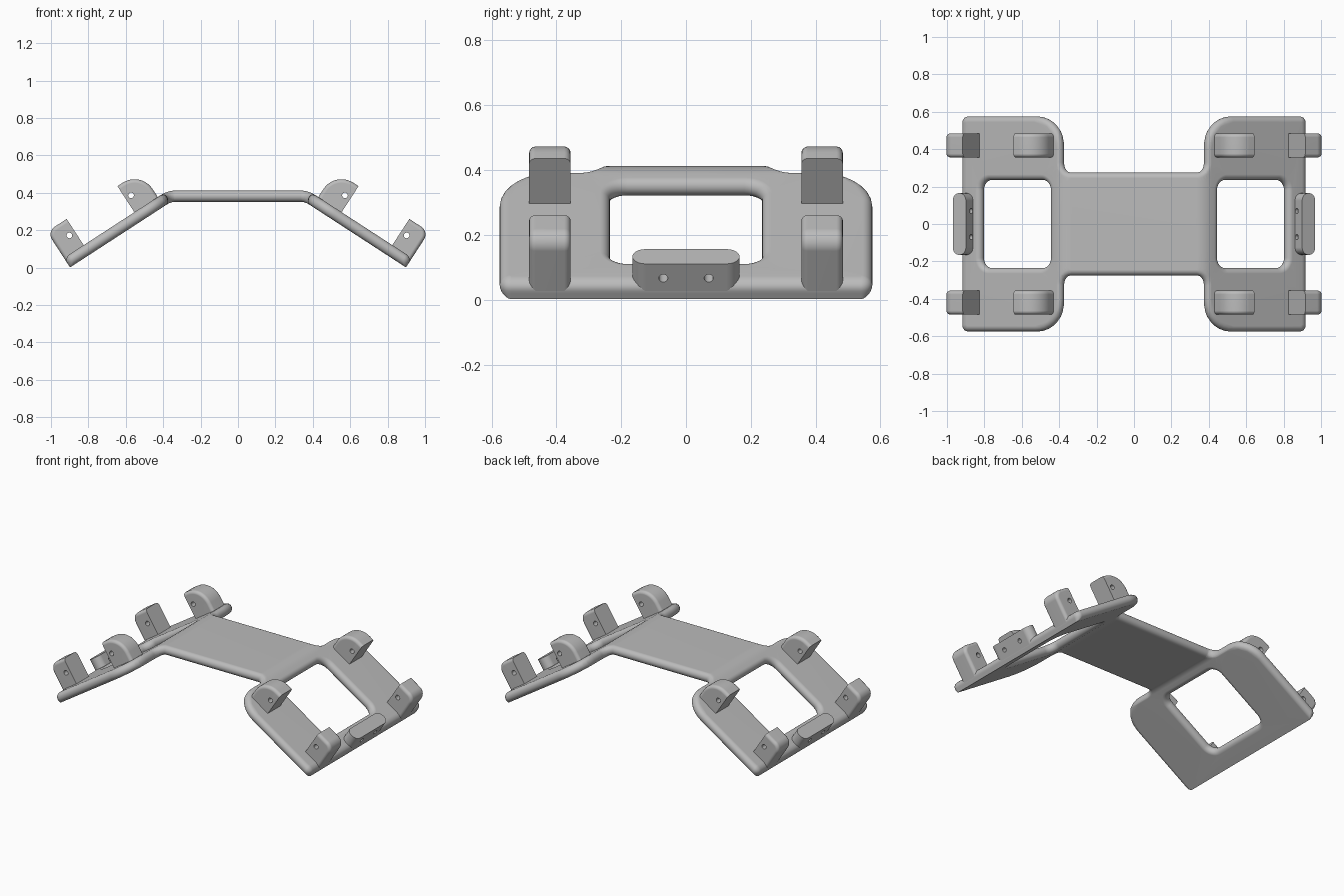
import bpy, bmesh, math
from mathutils import Vector, Matrix

if "Cube" in bpy.data.objects:
    bpy.data.objects.remove(bpy.data.objects["Cube"])

grey = bpy.data.materials.new("plain grey")
grey.use_nodes = True
COLOUR = (0.5, 0.5, 0.5, 1)
grey.diffuse_color = COLOUR
grey.node_tree.nodes["Principled BSDF"].inputs["Base Color"].default_value = COLOUR

THICK = 0.06
TOP = 0.412
BEND_START, BEND_LEN, BEND = 0.335, 0.08, math.radians(33)
WING = BEND_START + BEND_LEN - 0.013   # flat position where wing measurements start
END = 0.633                            # wing length from there


def bend(co):
    """Fold flat coordinates (along, across, height) into the drooping wings."""
    side = -1 if co.x < 0 else 1
    along = abs(co.x)
    t = min(max((along - BEND_START) / BEND_LEN, 0), 1) * BEND
    radius = BEND_LEN / BEND
    rest = max(0, along - BEND_START - BEND_LEN)
    x = min(along, BEND_START) + radius * math.sin(t) + rest * math.cos(t)
    z = TOP - radius * (1 - math.cos(t)) - rest * math.sin(t)
    return Vector((side * (x + co.z * math.sin(t)), co.y, z + co.z * math.cos(t)))


def rounded(corners, steps=8):
    """Closed 2D outline from (x, y, radius) corners."""
    pts = []
    for i, (x, y, r) in enumerate(corners):
        p = Vector((x, y))
        a = (Vector(corners[i - 1][:2]) - p).normalized()
        b = (Vector(corners[(i + 1) % len(corners)][:2]) - p).normalized()
        if r <= 0:
            pts.append(p)
            continue
        for k in range(steps + 1):
            t = math.pi / 2 * k / steps
            pts.append(p + r * (a + b) - r * (b * math.cos(t) + a * math.sin(t)))
    return pts


def finish(bm, name, cutter=None):
    """Make the object, drill it, fold it into place and shade it."""
    bmesh.ops.recalc_face_normals(bm, faces=bm.faces)
    me = bpy.data.meshes.new(name)
    bm.to_mesh(me)
    bm.free()
    obj = bpy.data.objects.new(name, me)
    bpy.context.collection.objects.link(obj)
    me.materials.append(grey)
    bpy.ops.object.select_all(action='DESELECT')
    obj.select_set(True)
    bpy.context.view_layer.objects.active = obj
    if cutter:
        mod = obj.modifiers.new("drill", 'BOOLEAN')
        mod.object, mod.operation, mod.solver = cutter, 'DIFFERENCE', 'EXACT'
        bpy.ops.object.modifier_apply(modifier="drill")
        bpy.data.objects.remove(cutter)
    for v in obj.data.vertices:
        v.co = bend(v.co)
    bpy.ops.object.shade_smooth_by_angle(angle=math.radians(35))
    obj.modifiers.new("even shading", 'WEIGHTED_NORMAL').keep_sharp = True
    return obj


def drill(centres, axis, radius=0.015):
    """Round cutters along one axis."""
    bm = bmesh.new()
    turn = Matrix.Rotation(math.pi / 2, 4, 'X' if axis == 'Y' else 'Y')
    for c in centres:
        bmesh.ops.create_cone(bm, cap_ends=True, segments=20, radius1=radius, radius2=radius,
                              depth=0.4, matrix=Matrix.Translation(c) @ turn)
    me = bpy.data.meshes.new("drill")
    bm.to_mesh(me)
    bm.free()
    obj = bpy.data.objects.new("drill", me)
    bpy.context.collection.objects.link(obj)
    obj.hide_render = True
    return obj


def prism(points, offset):
    """Extrude a closed loop of 3D points."""
    bm = bmesh.new()
    face = bm.faces.new([bm.verts.new(p) for p in points])
    new = bmesh.ops.extrude_face_region(bm, geom=[face])["geom"]
    bmesh.ops.translate(bm, vec=offset, verts=[v for v in new if isinstance(v, bmesh.types.BMVert)])
    return bm


# Plate: waisted outline with two windows and a rounded rim
def plate_outline(d, end):
    quarter = [(WING + END - end, 0.575 - d, 0.035 - d),
               (0.39 + d, 0.575 - d, 0.17 - d),
               (0.39 + d, 0.275 - d, 0.055 + d)]
    q2 = [(-x, y, r) for x, y, r in reversed(quarter)]
    half = quarter + q2
    return rounded(half + [(-x, -y, r) for x, y, r in half])


def window_outline(d, side):
    x0, x1, y, r = 0.468 - d, WING + 0.505 + d, 0.235 + d, 0.055 + d
    x0, x1 = side * x0, side * x1
    return rounded([(x1, y, r), (x0, y, r), (x0, -y, r), (x1, -y, r)])


bm = bmesh.new()
ROUND = THICK / 2
RINGS = 10
walls = [[], [], []]
for k in range(RINGS + 1):
    t = math.pi * k / RINGS
    d = ROUND * (1 - math.sin(t))
    z = ROUND * math.cos(t) - ROUND
    end = d * 1.3 if k < RINGS / 2 else 0      # outer end keeps a crisp lower edge
    loops = (plate_outline(d, end), window_outline(d, 1), window_outline(d, -1))
    for wall, pts in zip(walls, loops):
        wall.append([bm.verts.new((p.x, p.y, z)) for p in pts])
for wall in walls:
    for upper, lower in zip(wall, wall[1:]):
        n = len(upper)
        for i in range(n):
            j = (i + 1) % n
            bm.faces.new((upper[i], upper[j], lower[j], lower[i]))
for ring in (0, -1):
    edges = [bm.edges.get((w[ring][i - 1], w[ring][i])) for w in walls for i in range(len(w[ring]))]
    bmesh.ops.triangle_fill(bm, edges=edges, use_beauty=True, normal=(0, 0, 1))
for side in (-1, 1):
    for k in range(7):
        cut = side * (BEND_START + BEND_LEN * k / 6)
        bmesh.ops.bisect_plane(bm, geom=bm.verts[:] + bm.edges[:] + bm.faces[:],
                               plane_co=(cut, 0, 0), plane_no=(1, 0, 0), dist=1e-5)
finish(bm, "folded_plate")


# Lugs: one flat face, one rounded top corner, a cross hole
def lug(name, side, y, flat, back, height, radius, floor, hole):
    outline = rounded([(flat, floor, 0), (back, floor, 0), (back, height, radius), (flat, height, 0)], 10)
    half = 0.064
    bm = prism([(side * (WING + p.x), y - half, p.y) for p in outline], (0, 2 * half, 0))
    rim = []
    for e in bm.edges:
        a, b = (v.co for v in e.verts)
        on_flat = all(abs(abs(c.x) - WING - flat) < 1e-4 for c in (a, b))
        on_floor = all(abs(c.z - floor) < 1e-4 for c in (a, b))
        if abs(a.y - b.y) < 1e-4 and not on_flat and not on_floor:
            rim.append(e)
    bmesh.ops.bevel(bm, geom=rim, offset=0.02, segments=4, profile=0.5, affect='EDGES', clamp_overlap=True)
    finish(bm, name, drill([(side * (WING + hole), y, 0.085)], 'Y'))


for side, side_name in ((1, "left"), (-1, "right")):
    for y, end_name in ((-0.42, "front"), (0.42, "back")):
        lug(f"{end_name}_{side_name}_inner_lug", side, y, 0.184, 0.035, 0.166, 0.115, -0.03, 0.15)
        lug(f"{end_name}_{side_name}_outer_lug", side, y, 0.507, END, 0.167, 0.05, -0.055, 0.543)

    # Low rounded bar with two holes at the middle of the wing end
    r = 0.04
    bar = rounded([(0.55, -0.165, r), (END, -0.165, r), (END, 0.165, r), (0.55, 0.165, r)])
    bm = prism([(side * (WING + p.x), p.y, -0.055) for p in bar], (0, 0, 0.125))
    holes = drill([(side * (WING + 0.59), y, 0.017) for y in (-0.07, 0.07)], 'X', 0.014)
    finish(bm, f"{side_name}_end_bar", holes)
